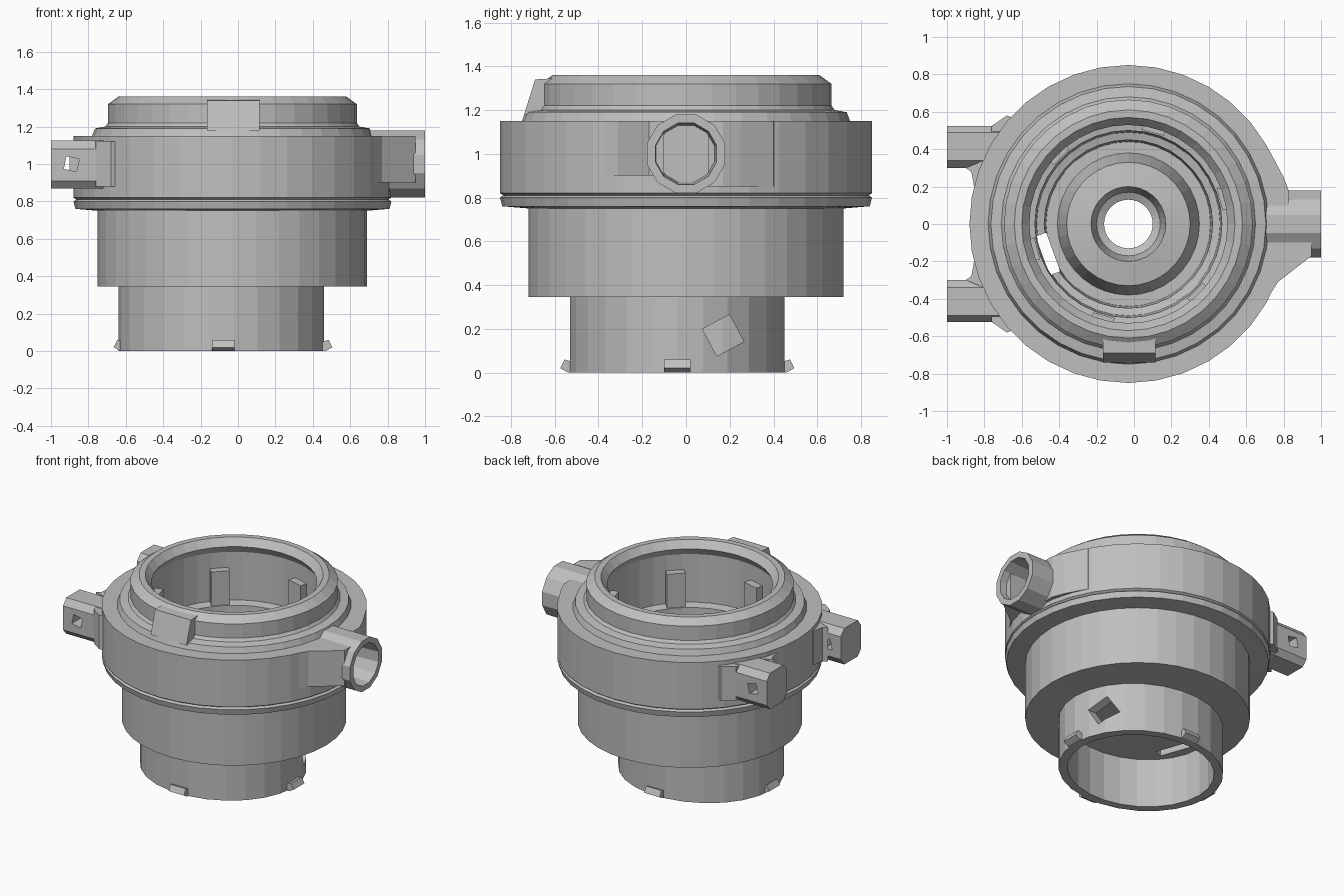
import bpy, bmesh, math
from mathutils import Matrix, Vector

cube = bpy.data.objects.get("Cube")
if cube:
    bpy.data.objects.remove(cube, do_unlink=True)

grey = bpy.data.materials.new("plain grey")
grey.use_nodes = True
grey.diffuse_color = (0.52, 0.52, 0.52, 1)
grey.node_tree.nodes["Principled BSDF"].inputs["Base Color"].default_value = grey.diffuse_color


def finish(name, bm, matrix=Matrix()):
    bmesh.ops.transform(bm, matrix=matrix, verts=bm.verts)
    bmesh.ops.recalc_face_normals(bm, faces=bm.faces)
    mesh = bpy.data.meshes.new(name)
    bm.to_mesh(mesh)
    bm.free()
    mesh.materials.append(grey)
    ob = bpy.data.objects.new(name, mesh)
    bpy.context.collection.objects.link(ob)
    return ob


def lathe(name, profile, sides, matrix=Matrix()):
    """Revolve a closed (radius, height) outline about z."""
    bm = bmesh.new()
    rings = []
    for i in range(sides):
        a = math.tau * i / sides
        rings.append([bm.verts.new((r * math.cos(a), r * math.sin(a), z)) for r, z in profile])
    n = len(profile)
    for i in range(sides):
        p, q = rings[i], rings[(i + 1) % sides]
        for j in range(n):
            k = (j + 1) % n
            bm.faces.new((p[j], q[j], q[k], p[k]))
    bmesh.ops.remove_doubles(bm, verts=bm.verts, dist=1e-5)
    return finish(name, bm, matrix)


def prism(name, outline, depth, matrix=Matrix()):
    """Extrude an xy outline up along z."""
    bm = bmesh.new()
    face = bm.faces.new([bm.verts.new((x, y, 0)) for x, y in outline])
    top = bmesh.ops.extrude_face_region(bm, geom=[face])["geom"]
    bmesh.ops.translate(bm, vec=(0, 0, depth), verts=[v for v in top if isinstance(v, bmesh.types.BMVert)])
    return finish(name, bm, matrix)


def box(name, size, matrix):
    bm = bmesh.new()
    bmesh.ops.create_cube(bm, size=1)
    bmesh.ops.scale(bm, vec=size, verts=bm.verts)
    return finish(name, bm, matrix)


def cut(target, cutter):
    mod = target.modifiers.new("cut", 'BOOLEAN')
    mod.operation = 'DIFFERENCE'
    mod.object = cutter
    cutter.hide_render = True
    bpy.context.view_layer.objects.active = target
    bpy.ops.object.modifier_apply(modifier=mod.name)
    bpy.data.objects.remove(cutter, do_unlink=True)


def at(x, y, z):
    return Matrix.Translation((x, y, z))


def turn(angle, axis):
    return Matrix.Rotation(math.radians(angle), 4, axis)


axis = at(-0.03, 0, 0)

# Stepped housing: outside going up, then down inside to the central boss
housing = lathe("housing", [
    (0.13, 0.35), (0.72, 0.345), (0.72, 0.75), (0.84, 0.76), (0.85, 0.80),
    (0.835, 0.81), (0.85, 0.82), (0.85, 1.15), (0.75, 1.15), (0.735, 1.19),
    (0.68, 1.20), (0.665, 1.22), (0.665, 1.32), (0.61, 1.36), (0.57, 1.36),
    (0.53, 1.31), (0.56, 1.26), (0.56, 0.92), (0.50, 0.91), (0.49, 0.65),
    (0.45, 0.64), (0.44, 0.42), (0.38, 0.42), (0.33, 0.60), (0.20, 0.62),
    (0.17, 0.50), (0.13, 0.48)], 36, axis)
cut(housing, box("slot_cutter", (0.06, 0.22, 0.6), at(-0.46, -0.16, 0.45) @ turn(20, 'Z')))

# Lower collar with a square side hole
collar = lathe("lower_collar", [(0.55, 0), (0.55, 0.36), (0.49, 0.36), (0.49, 0)], 26,
               at(-0.09, -0.04, 0) @ Matrix.Diagonal((1, 0.9, 1, 1)))
cut(collar, box("hole_cutter", (0.4, 0.14, 0.14), at(0.42, 0.17, 0.17) @ turn(28, 'X')))

# Small wedge lugs round the foot
for i, (rx, ry) in enumerate(((1, 0), (0, 1), (-1, 0), (0, -1))):
    place = at(-0.08 + 0.53 * rx, -0.04 + 0.48 * ry, 0) @ turn(90 * i, 'Z')
    prism("foot_lug", [(-0.03, 0.0), (0.02, 0.0), (0.055, 0.02), (0.035, 0.06), (-0.03, 0.04)],
          0.12, place @ at(0, 0.06, 0) @ turn(90, 'X'))

# Side port: open cup along x, with flared webs to the housing
lathe("side_port", [(0, 0.68), (0.185, 0.68), (0.185, 1.0), (0.145, 1.0), (0.135, 0.82), (0, 0.82)],
      12, at(0, 0, 1.0) @ turn(90, 'Y') @ turn(15, 'Z'))
prism("port_web", [(0.6, -0.45), (0.70, -0.42), (0.77, -0.31), (0.95, -0.17), (0.95, -0.1), (0.6, -0.1)],
      0.25, at(0, 0, 0.90))
prism("port_web", [(0.6, 0.45), (0.72, 0.40), (0.80, 0.25), (0.83, 0.17), (0.83, 0.1), (0.6, 0.1)],
      0.30, at(0, 0, 0.85))

# Pair of chamfered mounting arms, each with a cross hole and a flared root
for side in (1, -1):
    section = [(0.30, 0.92), (0.34, 0.87), (0.49, 0.87), (0.525, 0.91),
               (0.525, 1.08), (0.49, 1.125), (0.34, 1.125), (0.30, 1.08)]
    to_x = Matrix(((0, 0, 1, -1.0), (1, 0, 0, 0), (0, 1, 0, 0), (0, 0, 0, 1)))
    arm = prism("mounting_arm", [(side * y, z) for y, z in section], 0.36, to_x)
    cut(arm, box("pin_cutter", (0.07, 0.6, 0.07), at(-0.89, side * 0.42, 1.0) @ turn(12, 'Y')))
    prism("arm_root", [(x, side * y) for x, y in
                       ((-0.76, 0.525), (-0.68, 0.58), (-0.6, 0.55), (-0.7, 0.2),
                        (-0.855, 0.2), (-0.87, 0.28), (-0.9, 0.30), (-0.78, 0.35))],
          0.24, at(0, 0, 0.88))

# Leaning catch on the front of the rim
prism("front_catch", [(-0.58, 1.19), (-0.74, 1.18), (-0.69, 1.34), (-0.60, 1.345)], 0.28,
      Matrix(((0, 0, 1, -0.165), (1, 0, 0, 0), (0, 1, 0, 0), (0, 0, 0, 1))))

# Ribs standing on the inner ledge
for i in range(6):
    box("inner_rib", (0.06, 0.12, 0.24), axis @ turn(15 + 60 * i, 'Z') @ at(0.535, 0, 1.03))
